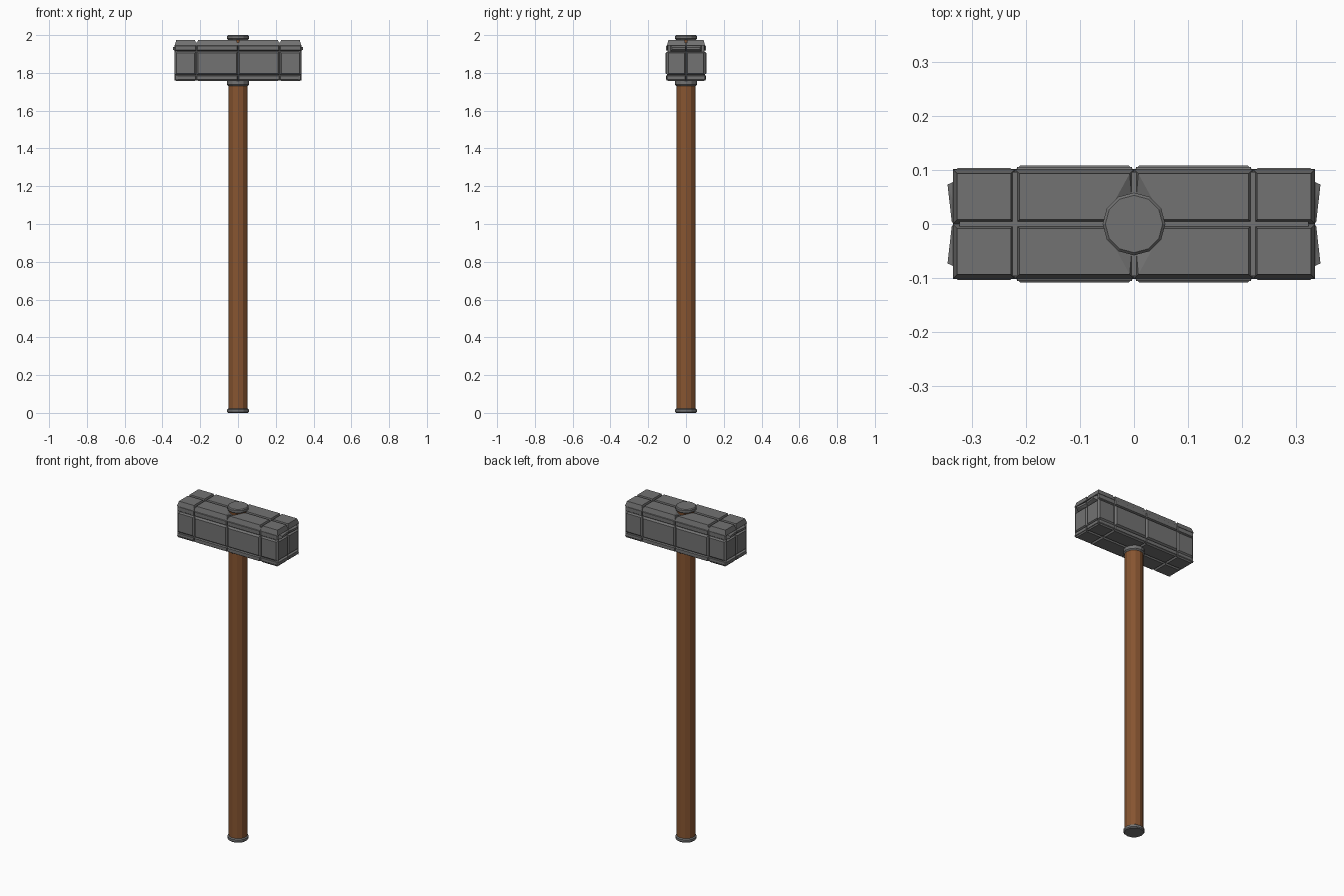
import bpy, bmesh, math
from mathutils import Vector

if "Cube" in bpy.data.objects:
    bpy.data.objects.remove(bpy.data.objects["Cube"])

def material(name, rgb):
    m = bpy.data.materials.new(name)
    m.diffuse_color = (*rgb, 1)
    m.use_nodes = True
    m.node_tree.nodes["Principled BSDF"].inputs["Base Color"].default_value = m.diffuse_color
    return m

wood = material("wood", (0.24, 0.09, 0.03))
iron = material("iron", (0.17, 0.17, 0.17))

def make_object(name, bm, mat):
    bmesh.ops.recalc_face_normals(bm, faces=bm.faces)
    me = bpy.data.meshes.new(name)
    bm.to_mesh(me)
    bm.free()
    me.materials.append(mat)
    ob = bpy.data.objects.new(name, me)
    bpy.context.collection.objects.link(ob)
    return ob

def turned(name, profile, mat, n=12):
    """Solid of revolution from (radius, z) pairs."""
    bm = bmesh.new()
    rings = [[bm.verts.new((r * math.cos(2 * math.pi * i / n), r * math.sin(2 * math.pi * i / n), z))
              for i in range(n)] for r, z in profile]
    for a, b in zip(rings, rings[1:]):
        for i in range(n):
            j = (i + 1) % n
            bm.faces.new((a[i], a[j], b[j], b[i]))
    bm.faces.new(rings[0][::-1])
    bm.faces.new(rings[-1])
    return make_object(name, bm, mat)

def hull(bm, pts):
    verts = [bm.verts.new(p) for p in pts]
    bmesh.ops.convex_hull(bm, input=verts)

def panel(axis, u, v, base, top, inset):
    """Bevelled plate standing on a face; u and v are ranges on the other two axes."""
    pts = []
    for h, d in ((base, 0), (top, inset)):
        for a in (u[0] + d, u[1] - d):
            for b in (v[0] + d, v[1] - d):
                p = [a, b]
                p.insert(axis, h)
                pts.append(Vector(p))
    return pts

# One quarter of the head plating, mirrored to the other three
quarter = []
spans = [((0.0, 0.22), 0.108, 0.012), ((0.22, 0.335), 0.104, 0.008)]
for xs, depth, inset in spans:
    # Long side plates: bottom rail, main plate, upper rail
    quarter.append(panel(1, xs, (1.760, 1.788), 0.094, depth - 0.003, 0.004))
    quarter.append(panel(1, xs, (1.788, 1.915), 0.094, depth, 0.009))
    quarter.append(panel(1, xs, (1.915, 1.948), 0.094, depth - 0.003, 0.005))
    # Underside
    quarter.append(panel(2, xs, (0, 0.102), 1.768, 1.757, 0.008))
    # Top plates, the middle ones sloping down towards the handle
    top = panel(2, xs, (0, 0.101), 1.945, 1.974, 0.008)
    if xs[0] == 0:
        for p in top:
            if p.z > 1.96 and p.x < 0.1 and p.y < 0.05:
                p.x = 0.055
    quarter.append(top)
# Striking faces
quarter.append(panel(0, (0, 0.102), (1.760, 1.788), 0.32, 0.335, 0.005))
quarter.append(panel(0, (0, 0.100), (1.788, 1.912), 0.32, 0.334, 0.008))
# Flared lip above each striking face
lip = panel(0, (0, 0.084), (1.912, 1.946), 0.32, 0.345, 0.011)
for p in lip:
    if p.x > 0.33 and p.y < 0.04:
        p.x, p.y = 0.337, 0.003
quarter.append(lip)

bm = bmesh.new()
for sx in (1, -1):
    for sy in (1, -1):
        for pts in quarter:
            hull(bm, [(p.x * sx, p.y * sy, p.z) for p in pts])
make_object("head_plates", bm, iron)

# Solid core behind the plates
bm = bmesh.new()
hull(bm, [(x, y, z) for x in (-0.323, 0.323) for y in (-0.096, 0.096) for z in (1.766, 1.962)])
make_object("head_core", bm, iron)

# Handle and its metal rings
turned("handle", [(0.051, 0.01), (0.051, 1.985)], wood)
turned("bottom_cap", [(0.053, 0), (0.058, 0.005), (0.058, 0.018), (0.050, 0.024)], iron)
turned("collar", [(0.050, 1.730), (0.058, 1.738), (0.058, 1.757), (0.052, 1.763)], iron)
turned("top_cap", [(0.050, 1.974), (0.058, 1.981), (0.058, 1.995), (0.053, 2.0)], iron)
